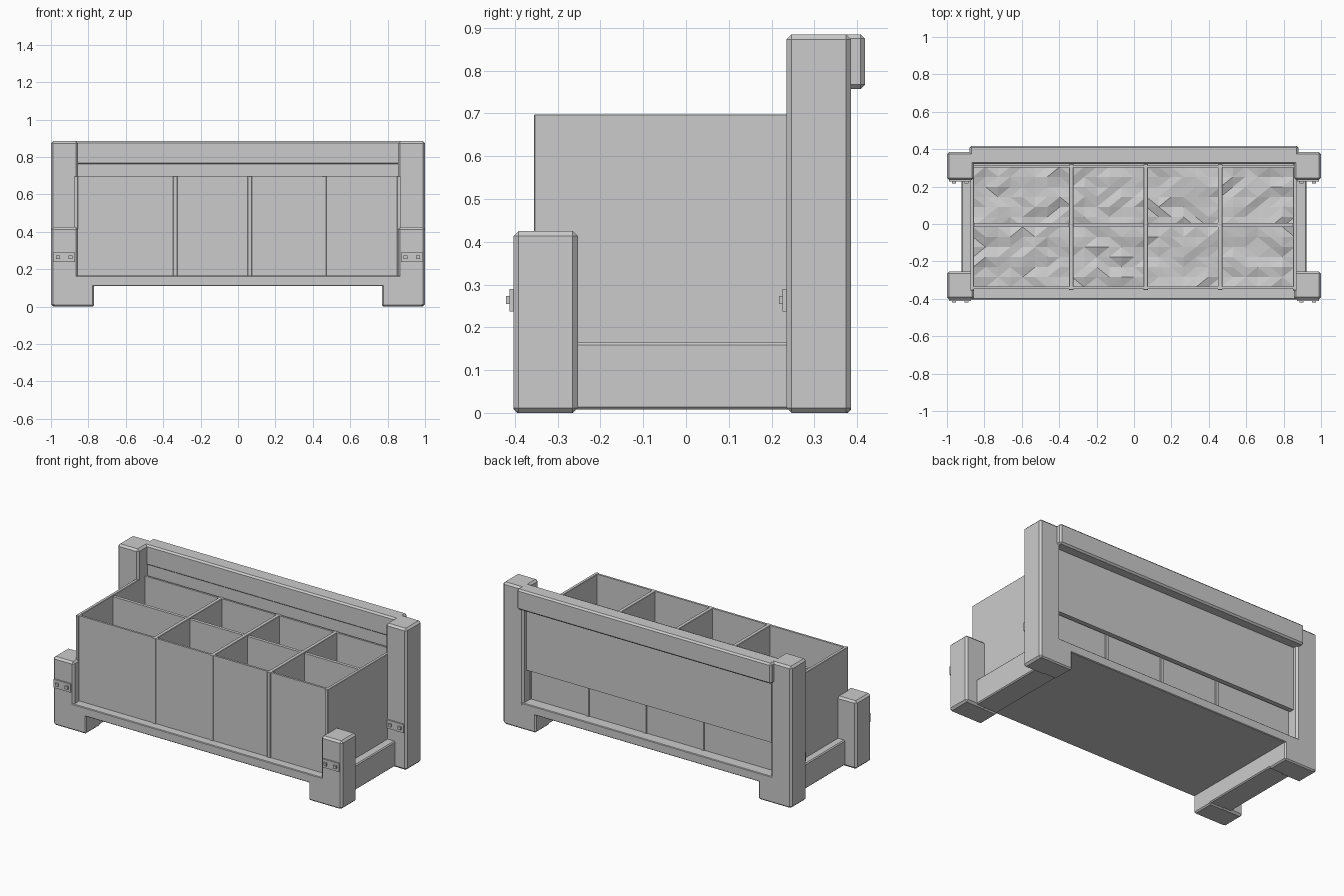
import bpy, bmesh, random
from mathutils import Vector

if "Cube" in bpy.data.objects:
    bpy.data.objects.remove(bpy.data.objects["Cube"])

random.seed(4)
grey = bpy.data.materials.new("plain grey")
grey.diffuse_color = (0.6, 0.6, 0.6, 1)
grey.use_nodes = True
grey.node_tree.nodes["Principled BSDF"].inputs["Base Color"].default_value = grey.diffuse_color


def finish(name, bm):
    mesh = bpy.data.meshes.new(name)
    bm.to_mesh(mesh)
    bm.free()
    mesh.materials.append(grey)
    obj = bpy.data.objects.new(name, mesh)
    bpy.context.collection.objects.link(obj)
    return obj


def box(name, x, y, z, bevel=0):
    """Box from (min, max) ranges, with optional chamfered edges."""
    bm = bmesh.new()
    bmesh.ops.create_cube(bm, size=1)
    for v in bm.verts:
        v.co = Vector([r[0] + (c + 0.5) * (r[1] - r[0]) for c, r in zip(v.co, (x, y, z))])
    obj = finish(name, bm)
    if bevel:
        mod = obj.modifiers.new("chamfer", "BEVEL")
        mod.width = bevel
        mod.segments = 1
    return obj


def span(side, a, b):
    return (a, b) if side > 0 else (-b, -a)


# Posts, runners and bolted plates on both ends
for side, label in ((-1, "left"), (1, "right")):
    post_x = span(side, 0.855, 1.0)
    box("front_post_" + label, post_x, (-0.403, -0.253), (0, 0.425), 0.012)
    box("back_post_" + label, post_x, (0.235, 0.386), (0, 0.885), 0.012)
    box("runner_" + label, span(side, 0.77, 0.922), (-0.40, 0.383), (0.008, 0.165), 0.006)
    # feet ends reach inward, flush with the posts
    box("front_foot_" + label, span(side, 0.77, 0.99), (-0.403, -0.26), (0, 0.16), 0.008)
    box("back_foot_" + label, span(side, 0.77, 0.99), (0.245, 0.386), (0, 0.16), 0.008)
    for end, y in (("front", -0.403), ("back", 0.235)):
        box(f"{end}_plate_{label}", span(side, 0.872, 0.988), (y - 0.009, y + 0.003), (0.237, 0.29))
        for i, bx in enumerate((0.895, 0.962)):
            box(f"{end}_bolt_{label}_{i}", span(side, bx - 0.01, bx + 0.01),
                (y - 0.018, y), (0.254, 0.273))

# Base deck, back panel and top rail
box("base_deck", (-0.87, 0.87), (-0.403, 0.386), (0.11, 0.165), 0.004)
box("back_panel", (-0.87, 0.87), (0.325, 0.355), (0.36, 0.78))
box("top_rail", (-0.88, 0.88), (0.32, 0.418), (0.757, 0.885), 0.01)

# Planter box walls
box("box_front_wall", (-0.86, 0.86), (-0.348, -0.335), (0.16, 0.698))
box("box_back_wall", (-0.86, 0.86), (0.302, 0.314), (0.16, 0.698))
box("box_side_left", (-0.875, -0.855), (-0.355, 0.32), (0.16, 0.698), 0.002)
box("box_side_right", (0.85, 0.87), (-0.355, 0.32), (0.16, 0.698), 0.002)
box("long_divider", (-0.86, 0.86), (-0.015, 0.005), (0.16, 0.69))
for i, x in enumerate((-0.335, 0.063, 0.46)):
    box(f"cross_divider_{i}", (x - 0.012, x + 0.012), (-0.353, 0.32), (0.16, 0.698), 0.002)

# Uneven faceted soil inside the compartments
bm = bmesh.new()
bmesh.ops.create_grid(bm, x_segments=26, y_segments=12, size=1)
for v in bm.verts:
    v.co = Vector((v.co.x * 0.86, v.co.y * 0.322 - 0.016, 0.23 + random.uniform(-0.012, 0.012)))
bmesh.ops.triangulate(bm, faces=bm.faces[:])
finish("soil", bm)
